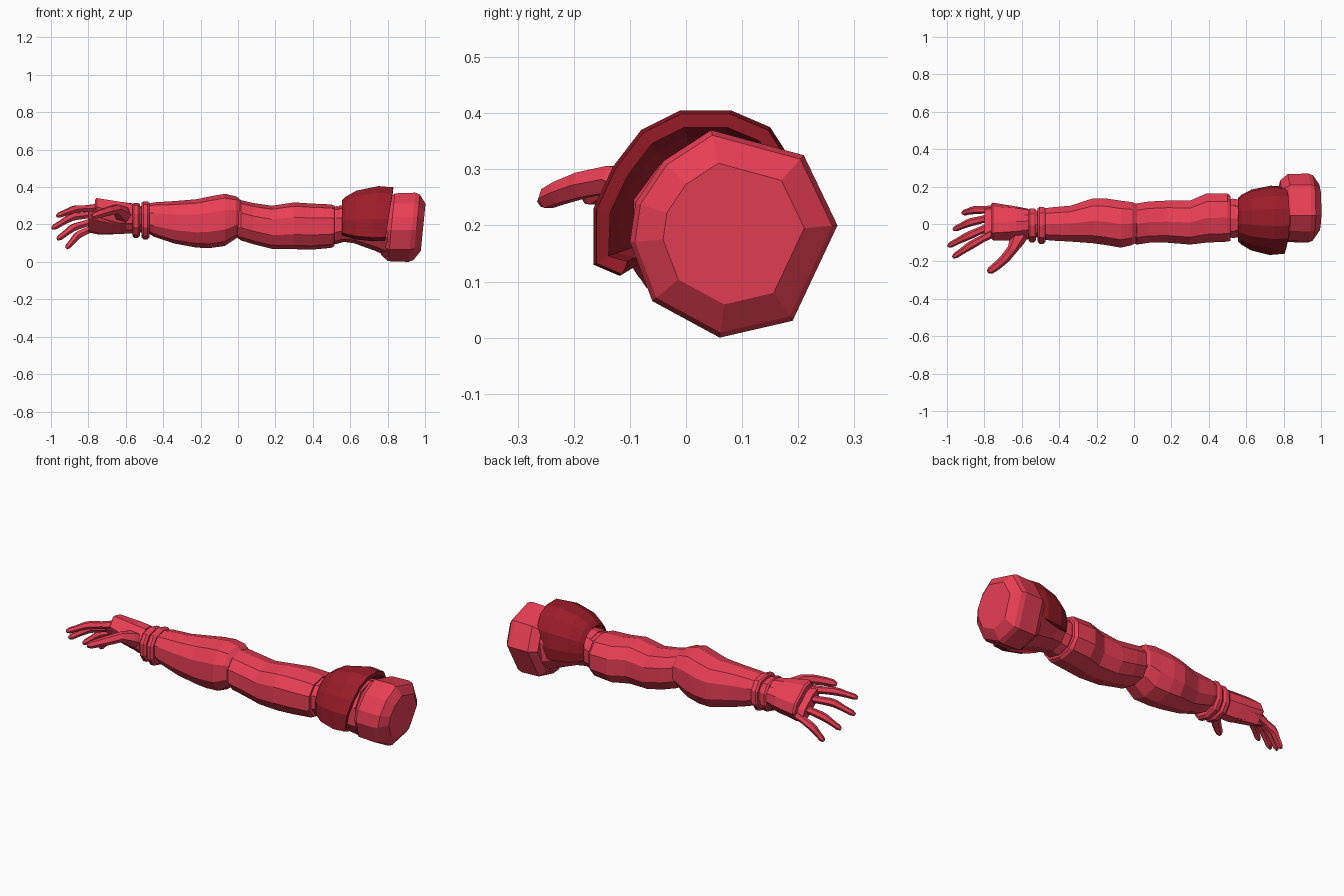
import bpy, bmesh, math
from mathutils import Vector


def material(name, rgb):
    m = bpy.data.materials.new(name)
    m.diffuse_color = (*rgb, 1)
    return m


RED = material("red", (0.82, 0.05, 0.09))
DARK = material("dark_red", (0.33, 0.012, 0.022))


def skin(name, rings, mat, closed=True):
    """Bridge equal-length rings of points into a flat-shaded mesh."""
    bm = bmesh.new()
    vs = [[bm.verts.new(p) for p in r] for r in rings]
    n = len(rings[0])
    for a, b in zip(vs, vs[1:]):
        for i in range(n if closed else n - 1):
            j = (i + 1) % n
            bm.faces.new((a[i], a[j], b[j], b[i]))
    if closed:
        bm.faces.new(vs[0][::-1])
        bm.faces.new(vs[-1])
    bmesh.ops.recalc_face_normals(bm, faces=bm.faces)
    me = bpy.data.meshes.new(name)
    bm.to_mesh(me)
    bm.free()
    me.materials.append(mat)
    ob = bpy.data.objects.new(name, me)
    bpy.context.collection.objects.link(ob)
    return ob


def loft(name, sections, n=10, rot=0, power=0.85, mat=RED):
    """Sections along x: (x, ymin, ymax, zmin, zmax)."""
    rings = []
    for x, y0, y1, z0, z1 in sections:
        ring = []
        for i in range(n):
            a = 2 * math.pi * (i + 0.5) / n
            c, s = math.cos(a), math.sin(a)
            u = math.copysign(abs(c) ** power, c) * (y1 - y0) / 2
            v = math.copysign(abs(s) ** power, s) * (z1 - z0) / 2
            ring.append((x, (y0 + y1) / 2 + u * math.cos(rot) - v * math.sin(rot),
                         (z0 + z1) / 2 + u * math.sin(rot) + v * math.cos(rot)))
        rings.append(ring)
    return skin(name, rings, mat)


def tube(name, pts, radii, n=6):
    pts = [Vector(p) for p in pts]
    rings = []
    for k, p in enumerate(pts):
        t = (pts[min(k + 1, len(pts) - 1)] - pts[max(k - 1, 0)]).normalized()
        u = t.cross(Vector((0, 0, 1))).normalized()
        w = u.cross(t)
        rings.append([p + radii[k] * (u * math.cos(2 * math.pi * i / n) + w * math.sin(2 * math.pi * i / n))
                      for i in range(n)])
    return skin(name, rings, RED)


# Shoulder cap: irregular polygon, slightly tilted
poly = [(0.045, 0.37), (0.21, 0.325), (0.27, 0.2), (0.19, 0.03), (0.06, 0.0),
        (-0.06, 0.065), (-0.1, 0.17), (-0.09, 0.24), (-0.04, 0.315)]
cy, cz = 0.085, 0.185
skin("shoulder_cap", [[(x + 0.1 * s * (z - cz), cy + s * (y - cy), cz + s * (z - cz)) for y, z in poly]
                      for x, s in ((0.78, 0.8), (0.82, 0.98), (0.93, 1.0), (0.955, 0.95), (0.99, 0.68))], RED)

# Joint under the armour, narrowing to the arm
loft("shoulder_joint", [(0.54, -0.07, 0.13, 0.11, 0.3), (0.62, -0.09, 0.15, 0.1, 0.31),
                        (0.73, -0.1, 0.19, 0.06, 0.33), (0.8, -0.08, 0.22, 0.03, 0.34)])

# Shoulder armour: arched shell
arch = [(-0.118, 0.11), (-0.165, 0.13), (-0.165, 0.23), (-0.13, 0.305), (-0.08, 0.37), (-0.01, 0.405),
        (0.08, 0.405), (0.15, 0.375), (0.195, 0.305), (0.205, 0.22), (0.195, 0.15)]
armour = skin("shoulder_armour",
              [[(x + k * (z - 0.3), 0.03 + s * (y - 0.03), 0.2 + s * (z - 0.2)) for y, z in arch]
               for x, s, k in ((0.555, 0.62, 0), (0.575, 0.72, 0), (0.63, 0.88, 0.02),
                               (0.74, 1.0, 0.1), (0.815, 0.97, 0.15))], DARK, closed=False)
sol = armour.modifiers.new("thickness", 'SOLIDIFY')
sol.thickness = 0.025
# thickness goes inward: pick the sign from the crown face normal
crown = max(armour.data.polygons, key=lambda p: p.center.z)
sol.offset = -1 if crown.normal.z > 0 else 1

# Upper arm and its end band
loft("upper_arm", [(-0.03, -0.09, 0.1, 0.15, 0.31), (0.015, -0.115, 0.115, 0.115, 0.33),
                   (0.08, -0.105, 0.125, 0.095, 0.315), (0.18, -0.105, 0.13, 0.07, 0.3),
                   (0.3, -0.115, 0.13, 0.068, 0.318), (0.39, -0.105, 0.17, 0.065, 0.312),
                   (0.5, -0.1, 0.168, 0.075, 0.307), (0.515, -0.095, 0.155, 0.085, 0.3)])
loft("upper_arm_band", [(0.5, -0.07, 0.13, 0.1, 0.29), (0.525, -0.08, 0.14, 0.095, 0.298),
                        (0.56, -0.075, 0.135, 0.105, 0.295)])

# Forearm
loft("forearm", [(-0.475, -0.088, 0.088, 0.15, 0.312), (-0.45, -0.092, 0.092, 0.135, 0.318),
                 (-0.34, -0.098, 0.102, 0.098, 0.325), (-0.22, -0.108, 0.142, 0.076, 0.335),
                 (-0.15, -0.118, 0.142, 0.074, 0.35), (-0.07, -0.132, 0.13, 0.085, 0.364),
                 (-0.01, -0.118, 0.122, 0.125, 0.35), (0.015, -0.1, 0.11, 0.145, 0.33)])

# Wrist: core with two raised bands
loft("wrist_core", [(-0.6, -0.075, 0.075, 0.16, 0.3), (-0.46, -0.075, 0.075, 0.155, 0.3)])
for k, (x, g) in enumerate(((-0.545, 0.0), (-0.495, 0.008))):
    loft(f"wrist_band_{k + 1}", [(x - 0.02, -0.09 - g, 0.08 + g, 0.14 - g, 0.308 + g),
                                 (x - 0.01, -0.102 - g, 0.088 + g, 0.128 - g, 0.316 + g),
                                 (x + 0.01, -0.102 - g, 0.088 + g, 0.128 - g, 0.316 + g),
                                 (x + 0.022, -0.09 - g, 0.08 + g, 0.14 - g, 0.308 + g)])

# Hand, rolled so the thumb side is high
ROLL = math.radians(-40)
loft("hand_cuff", [(-0.565, -0.078, 0.078, 0.158, 0.308), (-0.63, -0.09, 0.094, 0.158, 0.312),
                   (-0.755, -0.098, 0.125, 0.19, 0.31), (-0.765, -0.085, 0.115, 0.2, 0.3)],
     n=8, rot=ROLL, power=0.7)
loft("palm", [(-0.65, -0.075, 0.085, 0.16, 0.28), (-0.75, -0.09, 0.11, 0.178, 0.275),
              (-0.8, -0.088, 0.1, 0.195, 0.26)], n=8, rot=ROLL, power=0.7)

# Fingers: base, knuckle, middle joint, tip
for name, base, mid, tip in (
        ("index_finger", (-0.76, -0.05, 0.288), (-0.875, -0.115, 0.282), (-0.968, -0.178, 0.245)),
        ("middle_finger", (-0.76, -0.008, 0.255), (-0.89, -0.065, 0.24), (-0.994, -0.118, 0.178)),
        ("ring_finger", (-0.76, 0.036, 0.22), (-0.88, 0.008, 0.185), (-0.965, -0.03, 0.12)),
        ("little_finger", (-0.76, 0.076, 0.187), (-0.855, 0.075, 0.145), (-0.918, 0.058, 0.072))):
    b, m, t = Vector(base), Vector(mid), Vector(tip)
    tube(name, [b, b.lerp(m, 0.45), b.lerp(m, 0.9), m.lerp(t, 0.12), m.lerp(t, 0.5), m.lerp(t, 0.85), t],
         [0.024, 0.02, 0.022, 0.021, 0.017, 0.016, 0.008])

# Thumb
tube("thumb", [(-0.6, -0.04, 0.24), (-0.625, -0.085, 0.262), (-0.65, -0.135, 0.282), (-0.69, -0.185, 0.272),
               (-0.735, -0.225, 0.258), (-0.765, -0.247, 0.248), (-0.78, -0.257, 0.242)],
     [0.045, 0.042, 0.028, 0.026, 0.023, 0.02, 0.01])
